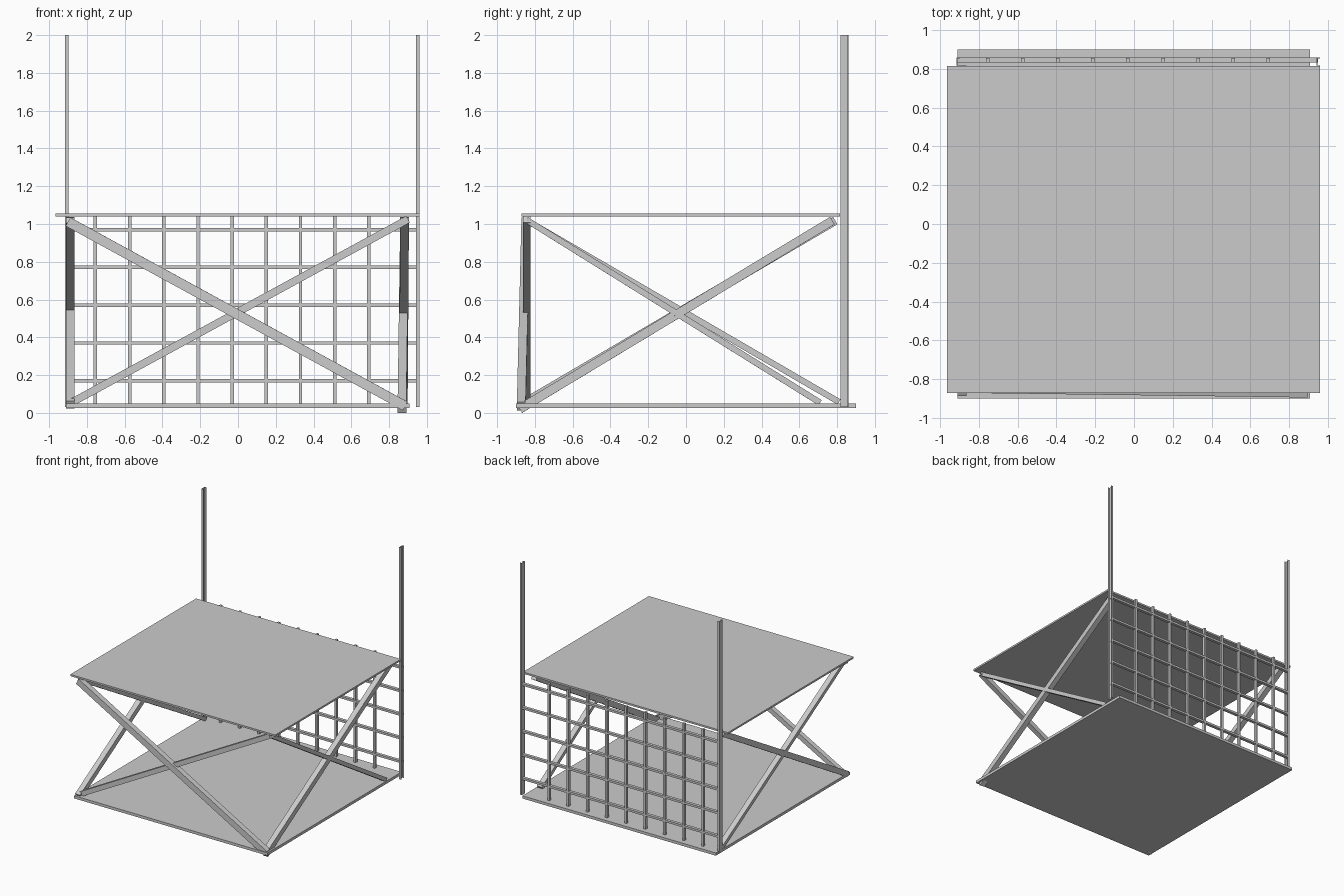
import bpy, bmesh
from mathutils import Vector, Matrix

if "Cube" in bpy.data.objects:
    bpy.data.objects.remove(bpy.data.objects["Cube"])


def mesh_object(name, bm):
    bmesh.ops.recalc_face_normals(bm, faces=bm.faces)
    me = bpy.data.meshes.new(name)
    bm.to_mesh(me)
    bm.free()
    ob = bpy.data.objects.new(name, me)
    bpy.context.collection.objects.link(ob)
    return ob


def box(name, lo, hi):
    lo, hi = Vector(lo), Vector(hi)
    size = hi - lo
    bm = bmesh.new()
    m = Matrix.Translation((lo + hi) / 2) @ Matrix.Diagonal((*size, 1))
    bmesh.ops.create_cube(bm, size=1, matrix=m)
    return mesh_object(name, bm)


def brace(name, p, q, width, depth):
    """Square bar between two points, kept upright in its own plane."""
    p, q = Vector(p), Vector(q)
    along = (q - p).normalized()
    side = along.cross(Vector((0, 0, 1))).normalized()
    up = side.cross(along)
    rot = Matrix((along, side, up)).transposed().to_4x4()
    bm = bmesh.new()
    m = Matrix.Translation((p + q) / 2) @ rot @ Matrix.Diagonal(((q - p).length, depth, width, 1))
    bmesh.ops.create_cube(bm, size=1, matrix=m)
    return mesh_object(name, bm)


def channel_post(name, x, w):
    """Upright C channel opening towards +x."""
    y0, y1, t = 0.817, 0.859, 0.004
    prof = [(x, y0), (x + w, y0), (x + w, y0 + t), (x + t, y0 + t),
            (x + t, y1 - t), (x + w, y1 - t), (x + w, y1), (x, y1)]
    bm = bmesh.new()
    f = bm.faces.new([bm.verts.new((a, b, 0.03)) for a, b in prof])
    r = bmesh.ops.extrude_face_region(bm, geom=[f])
    top = [v for v in r["geom"] if isinstance(v, bmesh.types.BMVert)]
    bmesh.ops.translate(bm, verts=top, vec=(0, 0, 1.97))
    return mesh_object(name, bm)


# Shelves
box("lower_shelf", (-0.91, -0.90, 0.027), (0.907, 0.90, 0.05))
box("upper_shelf", (-0.965, -0.872, 1.04), (0.96, 0.815, 1.055))

# Rear uprights
channel_post("left_post", -0.915, 0.018)
channel_post("right_post", 0.942, 0.018)

# Front cross braces
brace("front_brace_a", (-0.90, -0.848, 1.012), (0.885, -0.872, 0.036), 0.052, 0.046)
brace("front_brace_b", (-0.895, -0.843, 0.047), (0.90, -0.843, 1.025), 0.04, 0.042)

# Side cross braces
brace("left_brace_a", (-0.888, -0.875, 0.042), (-0.888, 0.79, 1.018), 0.046, 0.046)
brace("left_brace_b", (-0.888, -0.845, 1.02), (-0.888, 0.81, 0.058), 0.032, 0.046)
brace("right_brace_a", (0.868, -0.88, 0.022), (0.882, 0.775, 1.018), 0.046, 0.046)
brace("right_brace_b", (0.882, -0.845, 1.022), (0.875, 0.71, 0.054), 0.032, 0.046)

# Rear lattice
for i in range(9):
    x = -0.755 + i * 0.181
    box(f"lattice_upright_{i}", (x - 0.009, 0.834, 0.045), (x + 0.009, 0.857, 1.042))
for i in range(5):
    z = 0.17 + i * 0.2
    box(f"lattice_rail_{i}", (-0.91, 0.832, z - 0.009), (0.95, 0.858, z + 0.009))

# Stand the lowest corner on z = 0
low = min(v.co.z for o in bpy.data.objects for v in o.data.vertices)
foot = bpy.data.objects["right_brace_a"]
for v in foot.data.vertices:
    if v.co.z == low:
        v.co.z = 0.0
